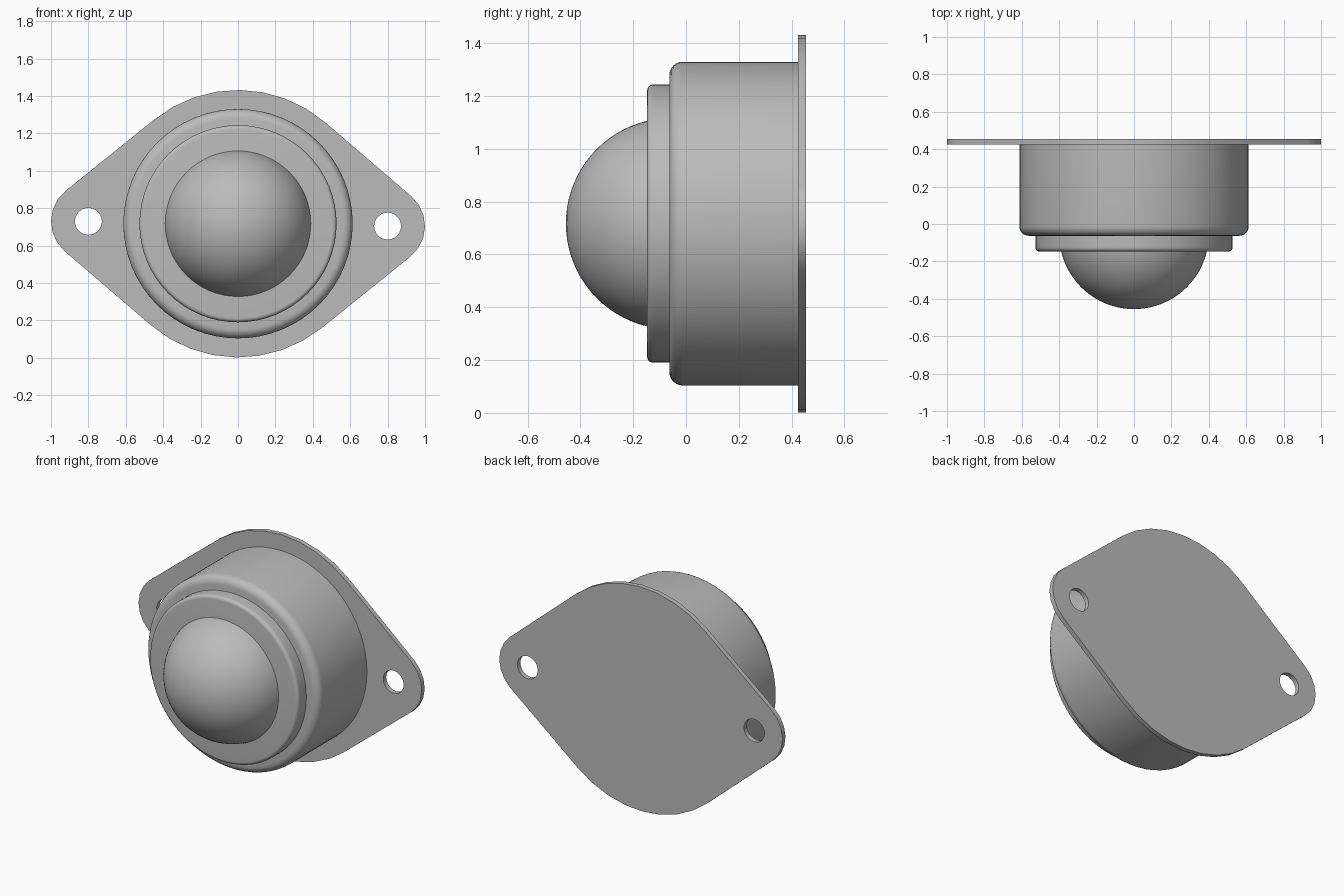
import bpy
import math
from math import pi, sin, cos

cube = bpy.data.objects.get("Cube")
if cube:
    bpy.data.objects.remove(cube, do_unlink=True)

CENTRE_Z = 0.717
TILT = math.radians(0.9)

steel = bpy.data.materials.new("grey steel")
steel.use_nodes = True
GREY = (0.5, 0.5, 0.5, 1)
steel.diffuse_color = GREY
steel.node_tree.nodes["Principled BSDF"].inputs["Base Color"].default_value = GREY


def finish(name, mesh, angle=35):
    """Link a mesh as a smooth-shaded part with crisp edges."""
    ob = bpy.data.objects.new(name, mesh)
    bpy.context.collection.objects.link(ob)
    mesh.materials.clear()
    mesh.materials.append(steel)
    bpy.ops.object.select_all(action='DESELECT')
    ob.select_set(True)
    bpy.context.view_layer.objects.active = ob
    bpy.ops.object.shade_smooth_by_angle(angle=math.radians(angle))
    return ob


def arc(cx, cy, r, start, end, steps):
    return [(cx + r * cos(start + (end - start) * i / steps),
             cy + r * sin(start + (end - start) * i / steps)) for i in range(steps + 1)]


def lathe(name, profile, segments=64):
    """Turn (radius, y) points, front to back, around the y axis."""
    verts, rings = [], []
    for r, y in profile:
        count = 1 if r < 1e-5 else segments
        rings.append([len(verts) + i for i in range(count)])
        verts += [(r * cos(2 * pi * i / segments), y, r * sin(2 * pi * i / segments))
                  for i in range(count)]
    faces = []
    for a, b in zip(rings, rings[1:]):
        for i in range(segments):
            j = (i + 1) % segments
            quad = [a[i % len(a)], a[j % len(a)], b[j % len(b)], b[i % len(b)]]
            faces.append(list(dict.fromkeys(quad)))
    mesh = bpy.data.meshes.new(name)
    mesh.from_pydata(verts, [], faces)
    ob = finish(name, mesh)
    ob.location.z = CENTRE_Z
    return ob


def drum(name, radius, front, back, fillet):
    """Closed cylinder with a rounded front rim."""
    rim = arc(radius - fillet, front + fillet, fillet, -pi / 2, 0, 6)
    lathe(name, [(0, front)] + rim + [(radius, back), (0, back)])


# Housing, collar and ball
drum("housing", 0.613, -0.063, 0.43, 0.05)
drum("collar", 0.527, -0.147, -0.05, 0.022)
lathe("ball", arc(0, -0.055, 0.4, -pi / 2, 0, 20)[:1] and
      [(max(r, 0), y) for r, y in arc(0, -0.055, 0.4, -pi / 2, 0, 20)])

# Mounting plate: rounded lozenge with two bolt holes
END_X, END_R, BIG_R, HOLE_R = 0.79, 0.21, 0.715, 0.072
tangent = math.acos((BIG_R - END_R) / END_X)
outline = (arc(END_X, 0, END_R, -tangent, tangent, 6)
           + arc(0, 0, BIG_R, tangent, pi - tangent, 8)
           + arc(-END_X, 0, END_R, pi - tangent, pi + tangent, 6)
           + arc(0, 0, BIG_R, pi + tangent, 2 * pi - tangent, 8))
holes = [arc(s * 0.8, 0, HOLE_R, 0, 2 * pi, 24)[:-1] for s in (-1, 1)]

curve = bpy.data.curves.new("plate_outline", 'CURVE')
curve.dimensions = '2D'
curve.fill_mode = 'BOTH'
curve.extrude = 0.015
for loop in [outline] + holes:
    spline = curve.splines.new('POLY')
    spline.points.add(len(loop) - 1)
    for point, (x, y) in zip(spline.points, loop):
        point.co = (x, y, 0, 1)
    spline.use_cyclic_u = True
helper = bpy.data.objects.new("plate_outline", curve)
bpy.context.collection.objects.link(helper)
bpy.context.view_layer.update()
plate_mesh = bpy.data.meshes.new_from_object(
    helper.evaluated_get(bpy.context.evaluated_depsgraph_get()))
bpy.data.objects.remove(helper, do_unlink=True)
plate = finish("mounting_plate", plate_mesh)
plate.rotation_euler = (pi / 2, TILT, 0)
plate.location = (0, 0.44, CENTRE_Z)
